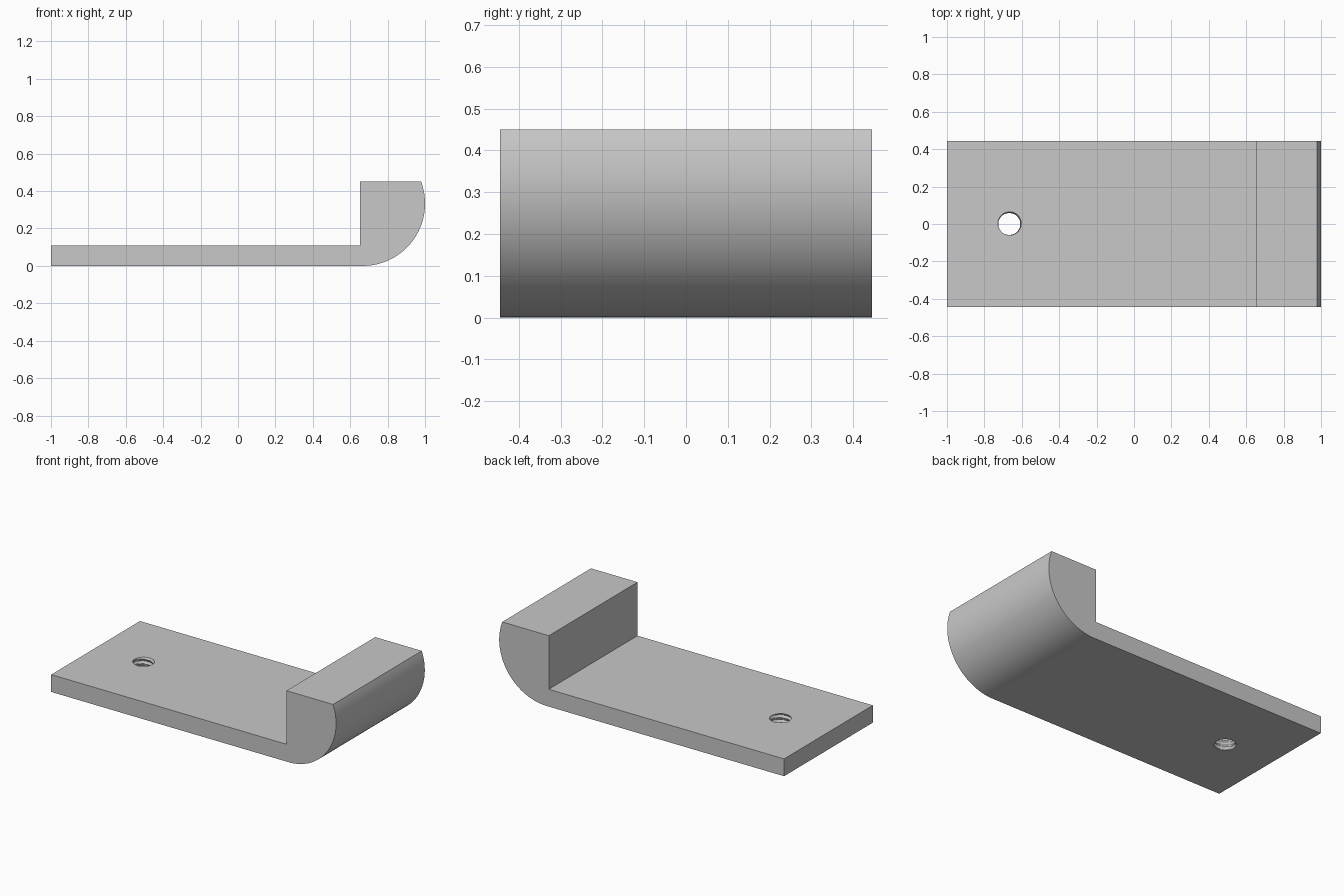
import bpy, bmesh
from math import sin, cos, pi, asin

cube = bpy.data.objects.get("Cube")
if cube:
    bpy.data.objects.remove(cube, do_unlink=True)

HALF_WIDTH = 0.445
PLATE_TOP, BLOCK_TOP = 0.11, 0.45
STEP_X = 0.652
RADIUS = 1 / 3
ARC_X = 1 - RADIUS
HOLE_X, HOLE_R, THREAD_DEPTH, PITCH = -0.667, 0.058, 0.009, 0.03

grey = bpy.data.materials.new("plain grey")
grey.use_nodes = True
grey.diffuse_color = (0.58, 0.58, 0.58, 1)
grey.node_tree.nodes["Principled BSDF"].inputs["Base Color"].default_value = grey.diffuse_color


def make_object(name, bm):
    bmesh.ops.recalc_face_normals(bm, faces=bm.faces)
    mesh = bpy.data.meshes.new(name)
    bm.to_mesh(mesh)
    bm.free()
    mesh.materials.append(grey)
    obj = bpy.data.objects.new(name, mesh)
    bpy.context.collection.objects.link(obj)
    return obj


# Bracket: side profile with a rounded heel, extruded across the width
end_angle = asin((BLOCK_TOP - RADIUS) / RADIUS)
steps = 40
angles = [-pi / 2 + (end_angle + pi / 2) * i / steps for i in range(steps + 1)]
profile = [(-1, PLATE_TOP), (-1, 0)]
profile += [(ARC_X + RADIUS * cos(a), RADIUS + RADIUS * sin(a)) for a in angles]
profile += [(STEP_X, BLOCK_TOP), (STEP_X, PLATE_TOP)]
bm = bmesh.new()
side = bm.faces.new([bm.verts.new((x, -HALF_WIDTH, z)) for x, z in profile])
extruded = bmesh.ops.extrude_face_region(bm, geom=[side])["geom"]
moved = [v for v in extruded if isinstance(v, bmesh.types.BMVert)]
bmesh.ops.translate(bm, verts=moved, vec=(0, 2 * HALF_WIDTH, 0))
bracket = make_object("bracket", bm)

# Thread cutter: stacked rings whose radius follows a helical ridge
bm = bmesh.new()
segments, per_turn = 40, 8
rings = []
z = -PITCH
while z < PLATE_TOP + PITCH:
    ring = []
    for j in range(segments):
        phase = (z / PITCH - j / segments) % 1
        r = HOLE_R + THREAD_DEPTH * (1 - abs(2 * phase - 1))
        a = 2 * pi * j / segments
        ring.append(bm.verts.new((HOLE_X + r * cos(a), r * sin(a), z)))
    rings.append(ring)
    z += PITCH / per_turn
for low, high in zip(rings, rings[1:]):
    for j in range(segments):
        k = (j + 1) % segments
        bm.faces.new((low[j], low[k], high[k], high[j]))
bm.faces.new(rings[0])
bm.faces.new(rings[-1])
bmesh.ops.triangulate(bm, faces=bm.faces)
cutter = make_object("thread_cutter", bm)
cutter.hide_render = True
cutter.hide_set(True)

# Cut the threaded hole and smooth the heel
bpy.ops.object.select_all(action="DESELECT")
bracket.select_set(True)
bpy.context.view_layer.objects.active = bracket
cut = bracket.modifiers.new("threaded hole", "BOOLEAN")
cut.operation = "DIFFERENCE"
cut.solver = "EXACT"
cut.object = cutter
bpy.ops.object.modifier_apply(modifier=cut.name)
bpy.data.objects.remove(cutter, do_unlink=True)
bpy.ops.object.shade_smooth_by_angle(angle=pi / 9)
